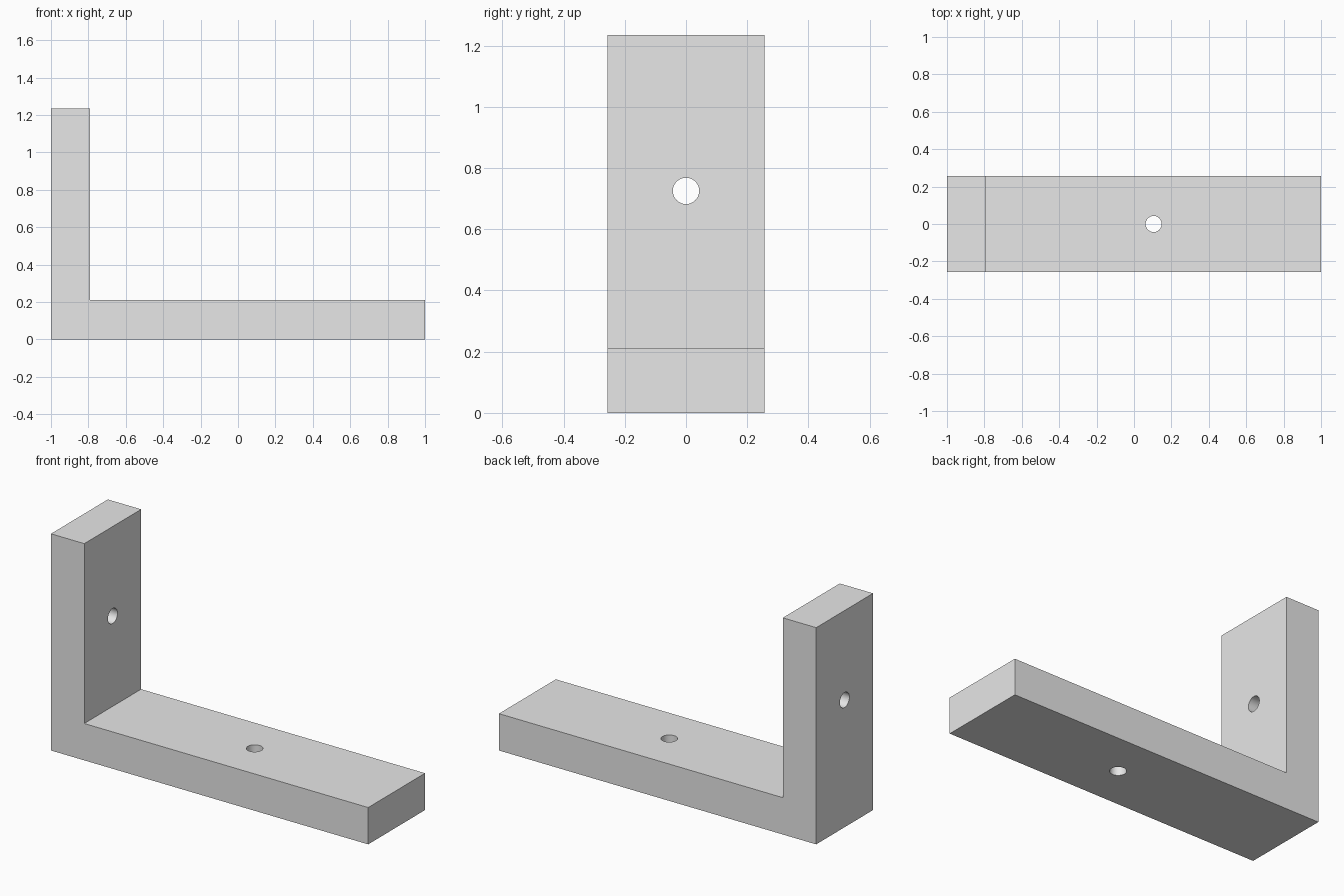
import bpy
import bmesh
from math import radians

if "Cube" in bpy.data.objects:
    bpy.data.objects.remove(bpy.data.objects["Cube"], do_unlink=True)

HALF_WIDTH = 0.256
THICK = 0.21
HEIGHT = 1.235
HOLE_RADIUS = 0.043

grey = bpy.data.materials.new("light grey")
grey.use_nodes = True
colour = (0.8, 0.8, 0.8, 1)
grey.diffuse_color = colour
grey.node_tree.nodes["Principled BSDF"].inputs["Base Color"].default_value = colour

# L-shaped profile extruded across the width
inner = -1 + THICK
profile = [(-1, 0), (1, 0), (1, THICK), (inner, THICK), (inner, HEIGHT), (-1, HEIGHT)]
bm = bmesh.new()
face = bm.faces.new([bm.verts.new((x, -HALF_WIDTH, z)) for x, z in profile])
side = bmesh.ops.extrude_face_region(bm, geom=[face])
moved = [v for v in side["geom"] if isinstance(v, bmesh.types.BMVert)]
bmesh.ops.translate(bm, verts=moved, vec=(0, 2 * HALF_WIDTH, 0))
bmesh.ops.recalc_face_normals(bm, faces=bm.faces)
mesh = bpy.data.meshes.new("angle_bracket")
bm.to_mesh(mesh)
bm.free()
mesh.materials.append(grey)
bracket = bpy.data.objects.new("angle_bracket", mesh)
bpy.context.collection.objects.link(bracket)


def drill(name, centre, rotation):
    """Cut a round through-hole in the bracket."""
    bpy.ops.mesh.primitive_cylinder_add(vertices=48, radius=HOLE_RADIUS, depth=2 * THICK,
                                        location=centre, rotation=rotation)
    cutter = bpy.context.object
    cutter.name = name
    cutter.hide_render = True
    cutter.data.materials.append(grey)
    cut = bracket.modifiers.new(name, 'BOOLEAN')
    cut.operation = 'DIFFERENCE'
    cut.solver = 'EXACT'
    cut.object = cutter
    bpy.context.view_layer.objects.active = bracket
    bpy.ops.object.modifier_apply(modifier=name)
    bpy.data.objects.remove(cutter, do_unlink=True)


# Screw holes in the upright and the base
drill("upright_hole", (-1 + THICK / 2, 0, 0.725), (0, radians(90), 0))
drill("base_hole", (0.105, 0, THICK / 2), (0, 0, 0))

# Smooth hole walls, sharp edges elsewhere
bpy.ops.object.select_all(action='DESELECT')
bracket.select_set(True)
bpy.context.view_layer.objects.active = bracket
bpy.ops.object.shade_smooth_by_angle(angle=radians(30))
